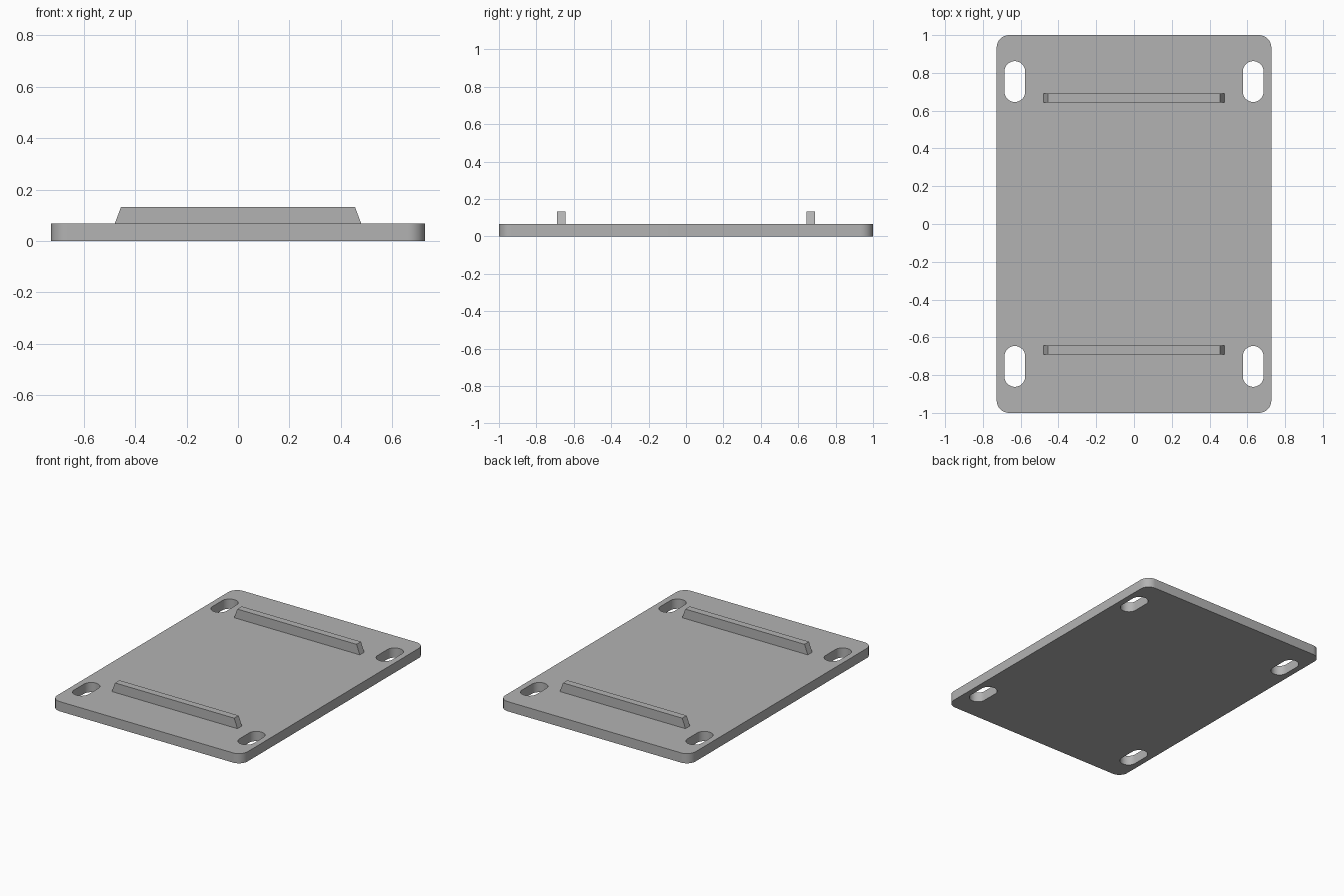
import bpy, bmesh, math

if "Cube" in bpy.data.objects:
    bpy.data.objects.remove(bpy.data.objects["Cube"])

T = 0.067          # plate thickness
RIB_TOP = 0.133

grey = bpy.data.materials.new("plain grey")
grey.diffuse_color = (0.45, 0.45, 0.45, 1)
grey.use_nodes = True
grey.node_tree.nodes["Principled BSDF"].inputs["Base Color"].default_value = grey.diffuse_color


def rounded_outline(cx, cy, hx, hy, r, steps=12):
    """Points of a rounded rectangle, counter-clockwise."""
    pts = []
    for k, (sx, sy) in enumerate([(1, 1), (-1, 1), (-1, -1), (1, -1)]):
        for i in range(steps + 1):
            a = math.pi / 2 * (k + i / steps)
            p = (cx + sx * (hx - r) + r * math.cos(a),
                 cy + sy * (hy - r) + r * math.sin(a))
            if not pts or math.dist(p, pts[-1]) > 1e-5:
                pts.append(p)
    return pts


# Base plate: filled outline with four slotted holes, extruded
curve = bpy.data.curves.new("base_plate", 'CURVE')
curve.dimensions = '2D'
curve.fill_mode = 'BOTH'
curve.extrude = T / 2
outlines = [rounded_outline(0, 0, 0.727, 1.0, 0.066)]
outlines += [rounded_outline(sx * 0.631, sy * 0.754, 0.055, 0.108, 0.0549)
             for sx in (-1, 1) for sy in (-1, 1)]
for pts in outlines:
    s = curve.splines.new('POLY')
    s.points.add(len(pts) - 1)
    for p, (x, y) in zip(s.points, pts):
        p.co = (x, y, 0, 1)
    s.use_cyclic_u = True
plate = bpy.data.objects.new("base_plate", curve)
bpy.context.collection.objects.link(plate)
bpy.context.view_layer.objects.active = plate
plate.select_set(True)
bpy.ops.object.convert(target='MESH')
plate = bpy.context.object
bm = bmesh.new()
bm.from_mesh(plate.data)
bmesh.ops.remove_doubles(bm, verts=bm.verts, dist=1e-5)
bmesh.ops.translate(bm, verts=bm.verts, vec=(0, 0, T / 2))
bmesh.ops.recalc_face_normals(bm, faces=bm.faces)
bm.to_mesh(plate.data)
bm.free()
plate.data.materials.clear()
plate.data.materials.append(grey)
bpy.ops.object.shade_smooth_by_angle(angle=math.radians(30))


# Locating ribs: trapezoid profile extruded along y
def rib(name, y):
    bm = bmesh.new()
    profile = [(-0.48, T), (0.48, T), (0.455, RIB_TOP), (-0.455, RIB_TOP)]
    face = bm.faces.new([bm.verts.new((x, y - 0.024, z)) for x, z in profile])
    ext = bmesh.ops.extrude_face_region(bm, geom=[face])
    verts = [v for v in ext["geom"] if isinstance(v, bmesh.types.BMVert)]
    bmesh.ops.translate(bm, verts=verts, vec=(0, 0.048, 0))
    bmesh.ops.recalc_face_normals(bm, faces=bm.faces)
    mesh = bpy.data.meshes.new(name)
    bm.to_mesh(mesh)
    bm.free()
    mesh.materials.append(grey)
    bpy.context.collection.objects.link(bpy.data.objects.new(name, mesh))


rib("front_rib", -0.667)
rib("back_rib", 0.667)
